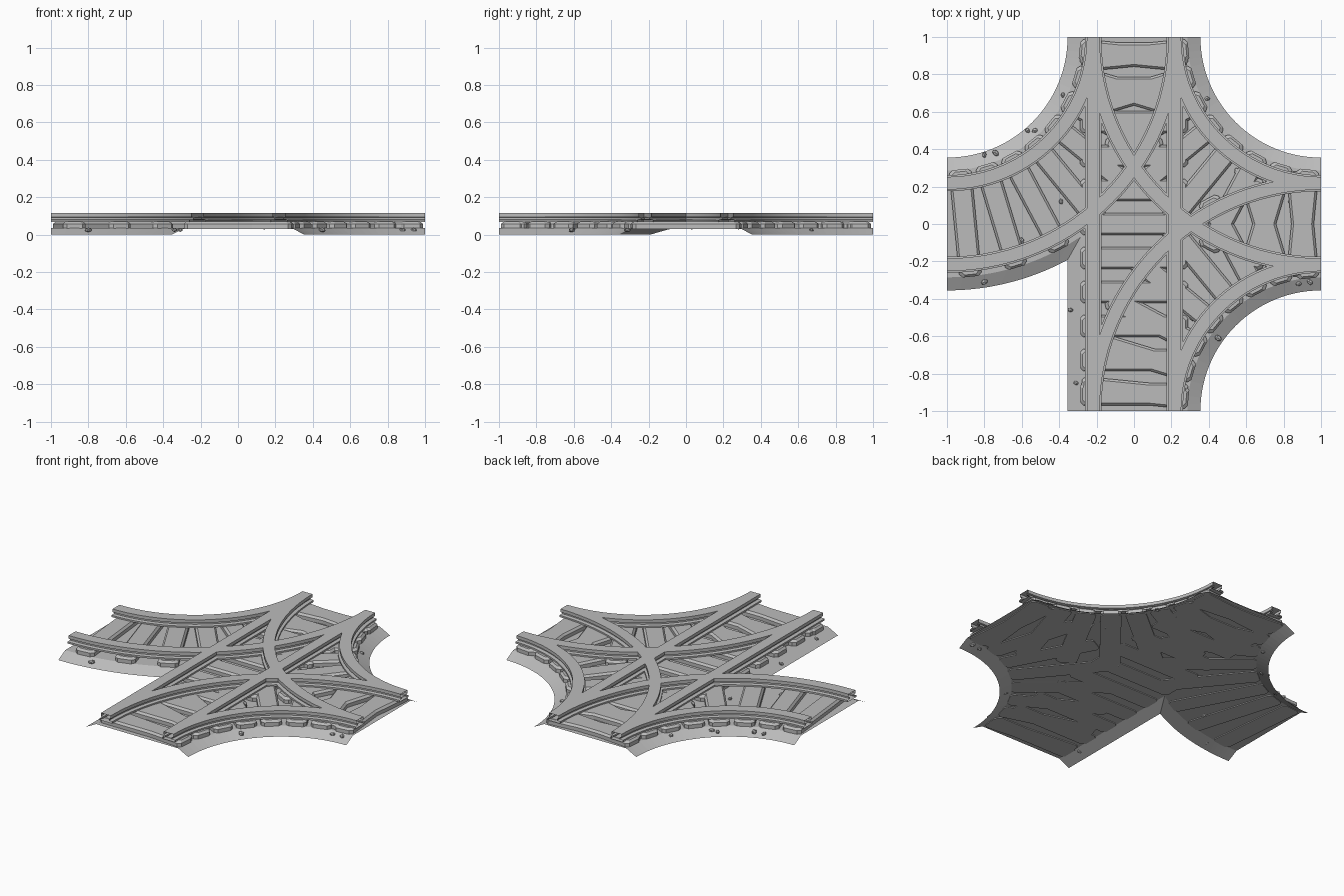
import bpy, bmesh, math, random
from mathutils import Vector, Matrix

random.seed(4)
cube = bpy.data.objects.get("Cube")
if cube:
    bpy.data.objects.remove(cube)

grey = bpy.data.materials.new("plain_grey")
grey.use_nodes = True
grey.diffuse_color = (0.5, 0.5, 0.5, 1)
shader = grey.node_tree.nodes["Principled BSDF"]
shader.inputs["Base Color"].default_value = grey.diffuse_color
shader.inputs["Roughness"].default_value = 0.8

GAUGE = 0.218     # rail centre to track centre
SHOULDER = 0.285  # half width of the flat ballast top
FOOT = 0.355      # half width at the ballast foot
BED = 0.036       # height of the ballast top
STEPS = 28


def finish(name, bm, smooth=False):
    mesh = bpy.data.meshes.new(name)
    bm.to_mesh(mesh)
    bm.free()
    obj = bpy.data.objects.new(name, mesh)
    bpy.context.collection.objects.link(obj)
    mesh.materials.append(grey)
    if smooth:
        bpy.ops.object.select_all(action='DESELECT')
        obj.select_set(True)
        bpy.context.view_layer.objects.active = obj
        bpy.ops.object.shade_smooth_by_angle(angle=math.radians(30))
    return obj


def arc(centre, radius, start, end, steps=STEPS):
    """Points on an arc, angles in degrees."""
    angles = [math.radians(start + (end - start) * i / steps) for i in range(steps + 1)]
    return [Vector((centre[0] + radius * math.cos(a), centre[1] + radius * math.sin(a), 0))
            for a in angles]


# Each curved track: centre of its bend and its angle range
CURVES = {
    "north_west": ((-1, 1), -90, 0),
    "north_east": ((1, 1), 180, 270),
    "south_east": ((1, -1), 90, 180),
}


# Ballast: one flat top with sloping shoulders, open at the track ends
def ballast_runs(d, z):
    runs = [arc(c, 1 - d, a, b) for c, a, b in CURVES.values()]
    notch = -math.degrees(math.acos((1 - d) / (1 + d)))
    bend = arc((-1, 1), 1 + d, notch, -90)
    runs.append([Vector((-d, -1, 0))] + bend)
    return [[p + Vector((0, 0, z)) for p in run] for run in runs]


bm = bmesh.new()
top = [[bm.verts.new(p) for p in run] for run in ballast_runs(SHOULDER, BED)]
foot = [[bm.verts.new(p) for p in run] for run in ballast_runs(FOOT, 0)]
bed = bm.faces.new([v for run in top for v in run])
for t, f in zip(top, foot):
    for i in range(len(t) - 1):
        bm.faces.new((t[i + 1], t[i], f[i], f[i + 1]))
bed.normal_update()
bmesh.ops.triangulate(bm, faces=[bed])
bmesh.ops.recalc_face_normals(bm, faces=bm.faces)
if sum(f.normal.z for f in bm.faces) < 0:
    bmesh.ops.reverse_faces(bm, faces=bm.faces)
finish("ballast_bed", bm)

# Rails: half of the section, mirrored, swept along each track
HALF = [(0.043, 0.068), (0.043, 0.079), (0.022, 0.082),
        (0.022, 0.092), (0.034, 0.095), (0.034, 0.115)]
SECTION = HALF + [(-x, z) for x, z in reversed(HALF)]


def rail(name, line):
    bm = bmesh.new()
    rings = []
    for i, p in enumerate(line):
        along = (line[min(i + 1, len(line) - 1)] - line[max(i - 1, 0)]).normalized()
        # keep the end sections square to the model's edge
        if i in (0, len(line) - 1):
            along = Vector((round(along.x), round(along.y), 0))
        side = Vector((along.y, -along.x, 0))
        rings.append([bm.verts.new(p + side * x + Vector((0, 0, z))) for x, z in SECTION])
    n = len(SECTION)
    for a, b in zip(rings, rings[1:]):
        for k in range(n):
            bm.faces.new((a[k], a[(k + 1) % n], b[(k + 1) % n], b[k]))
    bmesh.ops.recalc_face_normals(bm, faces=bm.faces)
    finish(name, bm, True)


for side, x in (("left", GAUGE), ("right", -GAUGE)):
    rail(f"straight_rail_{side}", [Vector((x, -1, 0)), Vector((x, 1, 0))])
for name, (c, a, b) in CURVES.items():
    rail(f"{name}_inner_rail", arc(c, 1 - GAUGE, a, b))
    rail(f"{name}_outer_rail", arc(c, 1 + GAUGE, a, b))


# Sleepers: tapered blocks with clipped corners, sunk a little into the bed
def add_sleeper(bm, place, angle):
    spin = Matrix.Translation(place) @ Matrix.Rotation(angle, 4, 'Z')
    rings = []
    for length, width, z in ((0.288, 0.06, 0.031), (0.288, 0.06, 0.058), (0.276, 0.048, 0.07)):
        clip = 0.018
        quarter = [(length, width - clip), (length - clip, width)]
        ring = quarter + [(-x, y) for x, y in reversed(quarter)]
        ring += [(-x, -y) for x, y in ring]
        rings.append([bm.verts.new(spin @ Vector((x, y, z))) for x, y in ring])
    n = len(rings[0])
    bm.faces.new(rings[0][::-1])
    bm.faces.new(rings[-1])
    for a, b in zip(rings, rings[1:]):
        for k in range(n):
            bm.faces.new((a[k], a[(k + 1) % n], b[(k + 1) % n], b[k]))


bm = bmesh.new()
for i in range(11):
    add_sleeper(bm, Vector((0, -1 + (i + 0.5) * 2 / 11, 0)), 0)
finish("straight_sleepers", bm)
for name, (c, a, b) in CURVES.items():
    bm = bmesh.new()
    for i in range(8):
        turn = math.radians(a + (b - a) * (i + 0.5) / 8)
        spot = Vector((c[0] + math.cos(turn), c[1] + math.sin(turn), 0))
        add_sleeper(bm, spot, turn)
    finish(f"{name}_sleepers", bm)

# Loose stones scattered on the ballast
STONES = [(-.38, .69), (-.57, .5), (-.53, .5), (-.74, .38), (-.8, .37), (.39, .67),
          (.38, .44), (.47, .31), (.55, .28), (-.39, .12), (-.6, -.09), (.14, .03),
          (.15, -.22), (-.8, -.31), (-.34, -.46), (-.31, -.85), (.45, -.61),
          (.88, -.32), (.94, -.31), (.31, -.5), (.84, .12)]
bm = bmesh.new()
for x, y in STONES:
    on_slope = (x, y) in STONES[:6] or (x, y) in STONES[13:19]
    place = Matrix.Translation((x, y, 0.025 if on_slope else BED + 0.005))
    spin = Matrix.Rotation(random.uniform(0, 6), 4, 'Z')
    size = Matrix.Diagonal((1.3, 0.9, 0.8, 1))
    bmesh.ops.create_icosphere(bm, subdivisions=1, radius=random.uniform(0.012, 0.018),
                               matrix=place @ spin @ size)
finish("loose_stones", bm)
